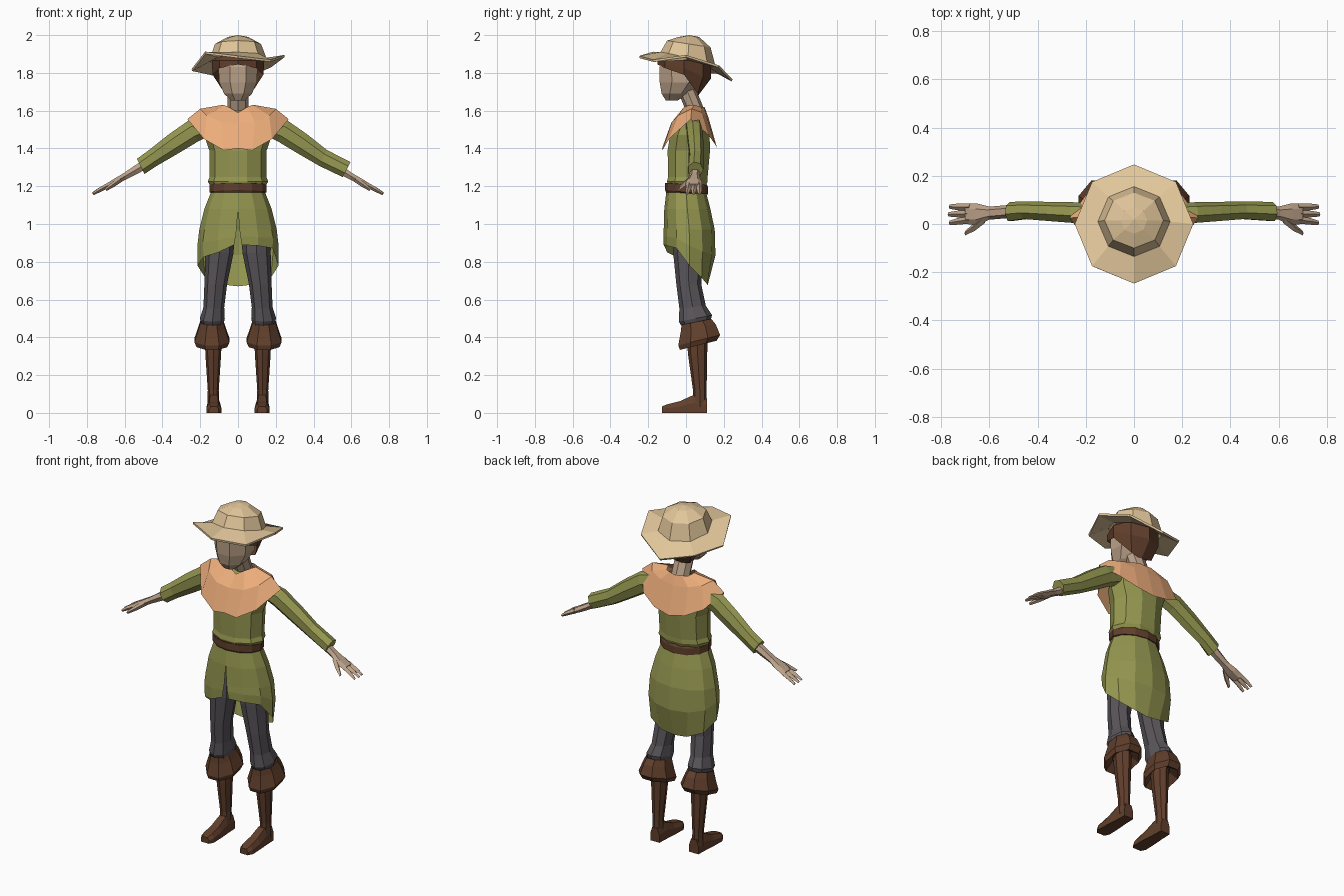
import bpy, bmesh, math
from mathutils import Vector as V

COL = dict(green=(.30, .31, .08), orange=(.85, .42, .20), brown=(.12, .05, .025), skin=(.50, .36, .25),
           grey=(.10, .09, .10), straw=(.75, .56, .32))
MATS = {}
for k, c in COL.items():
    MATS[k] = bpy.data.materials.new(k)
    MATS[k].diffuse_color = (*c, 1)


def loft(name, rings, col, closed=True, caps=False, thick=0):
    """Skin consecutive point rings with flat quads."""
    bm = bmesh.new()
    rows = [[bm.verts.new(p) for p in r] for r in rings]
    n = len(rows[0])
    for a, b in zip(rows, rows[1:]):
        for i in range(n if closed else n - 1):
            j = (i + 1) % n
            bm.faces.new((a[i], a[j], b[j], b[i]))
    if caps:
        bm.faces.new(rows[0])
        bm.faces.new(rows[-1])
    bmesh.ops.remove_doubles(bm, verts=bm.verts, dist=.0005)
    bmesh.ops.recalc_face_normals(bm, faces=bm.faces)
    me = bpy.data.meshes.new(name)
    bm.to_mesh(me)
    bm.free()
    me.materials.append(MATS[col])
    ob = bpy.data.objects.new(name, me)
    bpy.context.collection.objects.link(ob)
    if thick:
        m = ob.modifiers.new("thickness", 'SOLIDIFY')
        m.thickness = thick
    return ob


def ring(c, u, v, n=8, off=0):
    """Ellipse of n points around c spanned by vectors u and v."""
    return [V(c) + V(u) * math.cos(t) + V(v) * math.sin(t)
            for t in (2 * math.pi * (i + off) / n for i in range(n))]


def stack(name, rows, col, n=8, off=0, caps=True, x=0):
    """Upright loft from rows of (y, z, rx, ry, slope of z along y)."""
    return loft(name, [ring((x + dx, y, z), (0, -ry, -ry * sl), (rx, 0, 0), n, off)
                       for dx, y, z, rx, ry, sl in rows], col, caps=caps)


def mirror(half):
    """Complete a ring given from front centre round the right to back centre."""
    return half + [(-x, y, z) for x, y, z in half[-2:0:-1]]


# Hat: crooked brim and faceted crown
brim_z = [1.89, 1.87, 1.895, 1.84, 1.765, 1.805, 1.82, 1.912]
brim, base, mid = [], [], []
for i, z in enumerate(brim_z):
    s, c = math.sin(i * math.pi / 4), -math.cos(i * math.pi / 4)
    brim.append((.246 * s, .247 * c, z))
    base.append((.15 * s, .01 + .145 * c, 1.875 - .035 * c + .005 * s))
    mid.append((.122 * s, .015 + .115 * c, 1.953 - .018 * c))
top = [(.055 * math.sin(i * math.pi / 4), .015 - .055 * math.cos(i * math.pi / 4), 1.99) for i in range(8)]
loft("hat_brim", [brim, base], "straw", thick=.012)
loft("hat_crown", [base, mid, top, [(0, .018, 2.0)] * 8], "straw")

# Head, neck and hair
stack("head", [(0, -.075, 1.655, .04, .035, 0), (0, -.055, 1.69, .08, .08, 0), (0, -.03, 1.75, .108, .118, 0),
               (0, -.03, 1.83, .112, .12, 0), (0, -.02, 1.89, .09, .1, 0)], "skin", off=.5)
stack("neck", [(0, .07, 1.55, .062, .05, 0), (0, .045, 1.61, .055, .05, 0), (0, 0, 1.72, .055, .05, 0)], "skin")
hem_z = [1.845, 1.825, 1.79, 1.69, 1.675, 1.69, 1.79, 1.825]
hem_r = [1, 1, .98, .72, .5, .72, .98, 1]
hair = [[], [], [], []]
for i in range(8):
    s, c = math.sin(i * math.pi / 4), -math.cos(i * math.pi / 4)
    hair[0].append((.09 * s, .09 * c, 1.915))
    hair[1].append((.137 * s, -.01 + .142 * c, 1.865))
    hair[2].append((.137 * s, -.01 + .142 * c, (1.865 + hem_z[i]) / 2))
    hair[3].append((.137 * s * hem_r[i], -.01 + .142 * c * hem_r[i], hem_z[i]))
loft("hair", hair, "brown")

# Shoulder cape, low at front and back, raised over the shoulders
loft("cape", [
    mirror([(0, -.02, 1.59), (.05, -.01, 1.62), (.075, .02, 1.63), (.085, .045, 1.63),
            (.07, .08, 1.62), (.04, .095, 1.62), (0, .1, 1.615)]),
    mirror([(0, -.08, 1.53), (.09, -.075, 1.54), (.165, -.04, 1.575), (.2, .03, 1.61),
            (.165, .085, 1.59), (.09, .11, 1.57), (0, .12, 1.56)]),
    mirror([(0, -.127, 1.4), (.075, -.125, 1.39), (.18, -.09, 1.45), (.268, .025, 1.555),
            (.2, .12, 1.47), (.1, .155, 1.42), (0, .165, 1.4)])], "orange")

# Tunic body and belt
stack("tunic_body", [(0, .005, 1.19, .14, .1, 0), (0, .007, 1.225, .16, .113, 0), (0, .01, 1.25, .15, .11, 0),
                     (0, .015, 1.39, .152, .118, 0), (0, .02, 1.47, .18, .11, 0),
                     (0, .035, 1.56, .17, .075, 0), (0, .05, 1.6, .06, .05, 0)], "green", n=10, off=.5)
stack("belt", [(0, .003, 1.16, .138, .103, 0), (0, .003, 1.168, .15, .114, -.1),
               (0, .003, 1.207, .15, .114, -.1), (0, .003, 1.215, .138, .103, 0)], "brown", n=12)

# Skirt: open at the front slit, long at the back
skirt = [[], [], [], [], []]
hem = [.89, .885, .872, .78, .715, .68, .67, .68, .715, .78, .825, .85, .89]
pull = [.97, .97, .98, 1, .93, .78, .68, .78, .93, 1, .98, .97, .97]
slit = (0, 0, .008, .013, .02)
for i in range(13):
    a = math.pi * i / 6
    s, c = math.sin(a), -math.cos(a)
    low = .55 * .97 + .45 * hem[i]
    rows = [(0, 1.18, .138, .103), (.007, 1.08, .178, .122), (.017, .97, .205, .135),
            (.018, low, .215, .138), (.018, hem[i], .215 * pull[i], .14 * pull[i])]
    for k, (y, z, rx, ry) in enumerate(rows):
        gap = slit[k] * (1 if i == 0 else -1 if i == 12 else 0)
        skirt[k].append((rx * s + gap, y + ry * c, z))
loft("skirt", skirt, "green", closed=False)


def limb(name, side, rows, col, n=6):
    """Arm-wise loft from rows of (x, y, z, half width in y, half thickness)."""
    loft(name, [ring((side * x, y, z), (0, w, 0), (side * h * .45, 0, h * .89), n)
                for x, y, z, w, h in rows], col, caps=True)


for s, tag in ((1, "right"), (-1, "left")):
    # Sleeve with flared cuff, slightly longer on one side
    e = .575 if s > 0 else .515
    ez = 1.288 if s > 0 else 1.305
    limb("sleeve_" + tag, s, [(.13, .04, 1.53, .045, .05), (.24, .045, 1.49, .045, .062),
                              (.34, .05, 1.425, .042, .058), (.45, .055, 1.35, .038, .048),
                              (e, .05, ez, .042, .046)], "green", 7)
    # Forearm, palm, fingers and thumb
    limb("hand_" + tag, s, [(.46, .055, 1.335, .03, .03), (.54, .05, 1.287, .027, .026),
                            (.6, .045, 1.252, .027, .02), (.65, .04, 1.224, .045, .019),
                            (.695, .042, 1.2, .042, .015)], "skin")
    for f, (y, ty, tx) in enumerate(((.07, .072, .765), (.043, .04, .77), (.017, .005, .765))):
        limb(f"finger_{tag}_{f + 1}", s, [(.68, y, 1.208, .015, .014), (.73, (y + ty) / 2, 1.182, .014, .012),
                                          (tx, ty, 1.16, .009, .007)], "skin", 4)
    limb("thumb_" + tag, s, [(.62, .02, 1.238, .017, .015), (.66, -.01, 1.21, .018, .014),
                             (.7, -.038, 1.182, .009, .008)], "skin", 4)

    # Trouser leg
    stack("trouser_" + tag, [(0, .015, 1.0, .08, .085, 0), (0, .01, .85, .075, .078, 0),
                             (.02, .015, .68, .06, .066, 0), (.03, .035, .56, .055, .07, .1),
                             (.038, .05, .5, .066, .088, .2), (.035, .055, .46, .055, .07, .2)],
          "grey", x=0, caps=True).location.x = 0
    leg = bpy.context.collection.objects["trouser_" + tag]
    for v in leg.data.vertices:
        v.co.x = s * (v.co.x + .098)
    leg.data.flip_normals() if s < 0 else None
    # Boot: turned-down cuff, shaft and foot
    stack("boot_cuff_" + tag, [(0, .055, .44, .055, .065, .2), (0, .055, .482, .066, .085, .2),
                               (0, .065, .45, .077, .1, .2), (0, .07, .385, .1, .12, .25),
                               (0, .065, .358, .088, .105, .25), (0, .06, .4, .045, .06, .2)],
          "brown", x=s * .138, off=.5)
    stack("boot_shaft_" + tag, [(0, .057, .43, .047, .058, 0), (0, .062, .3, .041, .05, 0),
                                (0, .073, .12, .029, .036, 0), (0, .073, .03, .032, .036, 0)],
          "brown", x=s * .131)
    foot = []
    for y, w, h in ((.11, .03, .08), (.04, .033, .095), (-.03, .038, .063), (-.1, .04, .045), (-.128, .026, .034)):
        x = s * .128
        foot.append([(x - w, y, 0), (x + w, y, 0), (x + w, y, h * .55),
                     (x + w * .6, y, h), (x - w * .6, y, h), (x - w, y, h * .55)])
    loft("boot_foot_" + tag, foot, "brown", caps=True)
